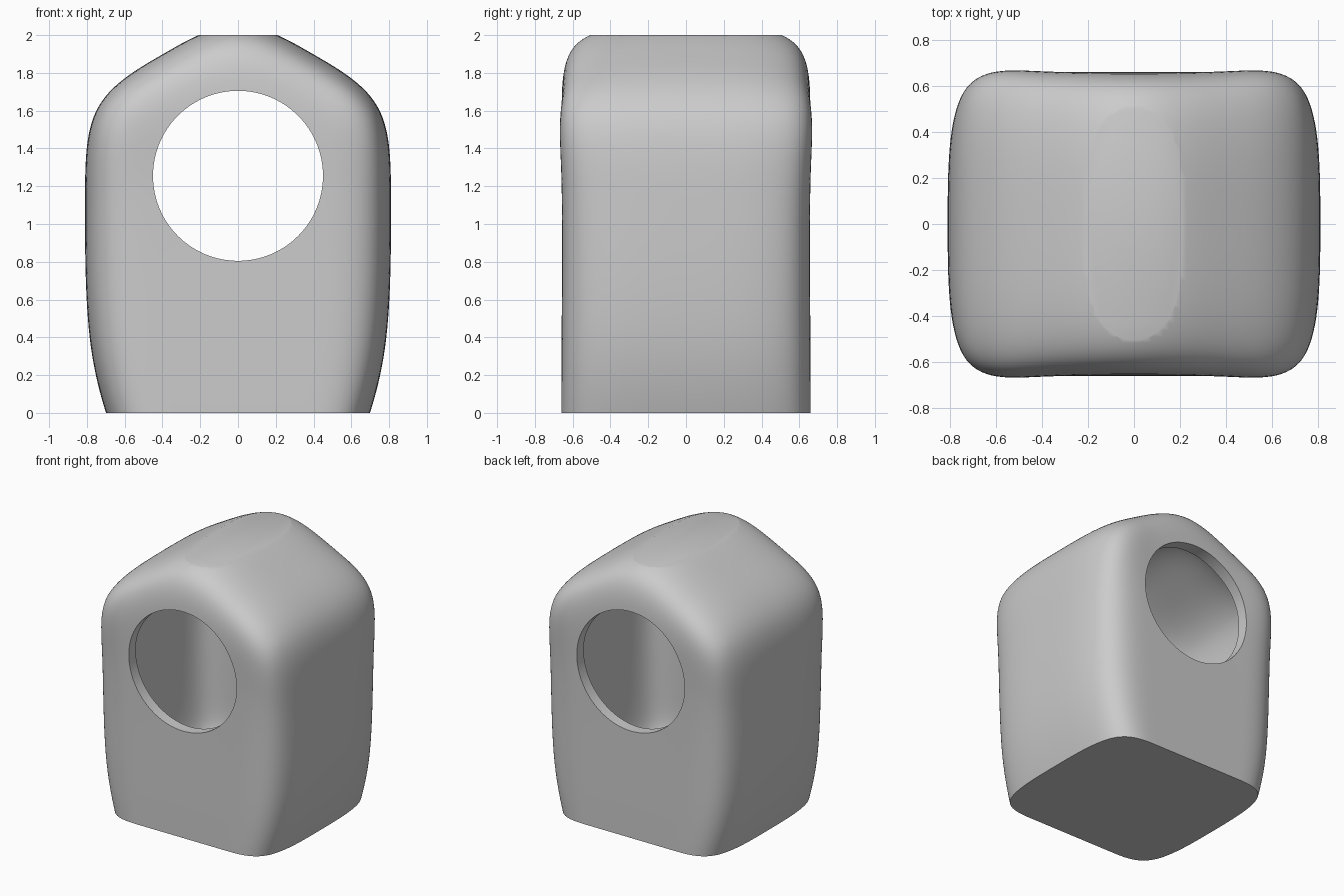
import bpy, bmesh, math
from mathutils import Matrix

cube = bpy.data.objects.get("Cube")
if cube:
    bpy.data.objects.remove(cube, do_unlink=True)

grey = bpy.data.materials.new("plain grey")
grey.use_nodes = True
grey.diffuse_color = (0.6, 0.6, 0.6, 1)
grey.node_tree.nodes["Principled BSDF"].inputs["Base Color"].default_value = (0.6, 0.6, 0.6, 1)


def add_object(name, bm):
    bmesh.ops.recalc_face_normals(bm, faces=bm.faces[:])
    mesh = bpy.data.meshes.new(name)
    bm.to_mesh(mesh)
    bm.free()
    mesh.materials.append(grey)
    obj = bpy.data.objects.new(name, mesh)
    bpy.context.scene.collection.objects.link(obj)
    return obj


def bake_modifiers(obj):
    bpy.context.view_layer.update()
    deps = bpy.context.evaluated_depsgraph_get()
    mesh = bpy.data.meshes.new_from_object(obj.evaluated_get(deps))
    obj.modifiers.clear()
    obj.data = mesh


def house(name, rows, eave, ridge, shoulder):
    """Smoothed gabled block. rows: (z, half width, half depth) from the bottom
    up to the wall; eave and ridge: cage heights of the roof; shoulder: height
    of the wall row under the ridge."""
    bm = bmesh.new()
    wall_z, half_w, half_d = rows[-1]
    size = (4, 2, len(rows))
    verts = {}

    def vert(key):
        if key not in verts:
            i, j, k = key
            u, v = i / 2 - 1, j - 1
            centre = 1 - abs(u)
            if k < len(rows):
                z, w, d = rows[k]
                if k == len(rows) - 1:
                    z += (shoulder - wall_z) * centre ** 0.6
            else:
                z, w = eave + (ridge - eave) * centre, half_w
                d = half_d + (0.13 if abs(u) == 1 else 0.03)
            verts[key] = bm.verts.new((u * w, v * d, z))
        return verts[key]

    # Quads on the six sides of the cage
    for axis in range(3):
        a, b = [n for n in range(3) if n != axis]
        for end in (0, size[axis]):
            for p in range(size[a]):
                for q in range(size[b]):
                    corners = []
                    for dp, dq in ((0, 0), (1, 0), (1, 1), (0, 1)):
                        key = [0, 0, 0]
                        key[axis], key[a], key[b] = end, p + dp, q + dq
                        corners.append(vert(tuple(key)))
                    bm.faces.new(corners)
    obj = add_object(name, bm)
    sub = obj.modifiers.new("smooth", 'SUBSURF')
    sub.levels = sub.render_levels = 4
    bake_modifiers(obj)
    return obj


def slice_flat(obj, z, up):
    """Cut away everything beyond height z and cap the opening."""
    bm = bmesh.new()
    bm.from_mesh(obj.data)
    bmesh.ops.bisect_plane(bm, geom=bm.verts[:] + bm.edges[:] + bm.faces[:], dist=1e-5,
                           plane_co=(0, 0, z), plane_no=(0, 0, up), clear_outer=True)
    bmesh.ops.holes_fill(bm, edges=[e for e in bm.edges if e.is_boundary], sides=0)
    bmesh.ops.recalc_face_normals(bm, faces=bm.faces[:])
    bm.to_mesh(obj.data)
    bm.free()


# Outer body, flat underneath and on the ridge
body = house("housing_shell",
             [(-1.2, 0.2, 0.66), (-0.7, 0.45, 0.66), (-0.2, 0.63, 0.66),
              (0.3, 0.81, 0.66), (1.15, 0.81, 0.65)],
             eave=1.66, ridge=2.13, shoulder=1.6)
slice_flat(body, 0, -1)
slice_flat(body, 2, 1)

# Hollow inside with a rounded floor
cavity = house("cavity_cutter",
               [(0.08, 0.66, 0.575), (0.35, 0.72, 0.575), (1.12, 0.725, 0.565)],
               eave=1.57, ridge=2.0, shoulder=1.5)

# Round opening through front and back
bm = bmesh.new()
bmesh.ops.create_cone(bm, cap_ends=True, segments=128, radius1=0.45, radius2=0.45, depth=2,
                      matrix=Matrix.Translation((0, 0, 1.255)) @ Matrix.Rotation(math.pi / 2, 4, 'X'))
opening = add_object("opening_cutter", bm)

for cutter in (cavity, opening):
    cutter.hide_render = True
    cut = body.modifiers.new("cut", 'BOOLEAN')
    cut.operation = 'DIFFERENCE'
    cut.solver = 'EXACT'
    cut.object = cutter
bake_modifiers(body)
for cutter in (cavity, opening):
    bpy.data.objects.remove(cutter, do_unlink=True)

# Single colour and smooth shading with sharp rims
body.data.materials.clear()
body.data.materials.append(grey)
for poly in body.data.polygons:
    poly.material_index = 0
bpy.ops.object.select_all(action='DESELECT')
body.select_set(True)
bpy.context.view_layer.objects.active = body
bpy.ops.object.shade_smooth_by_angle(angle=math.radians(40))
